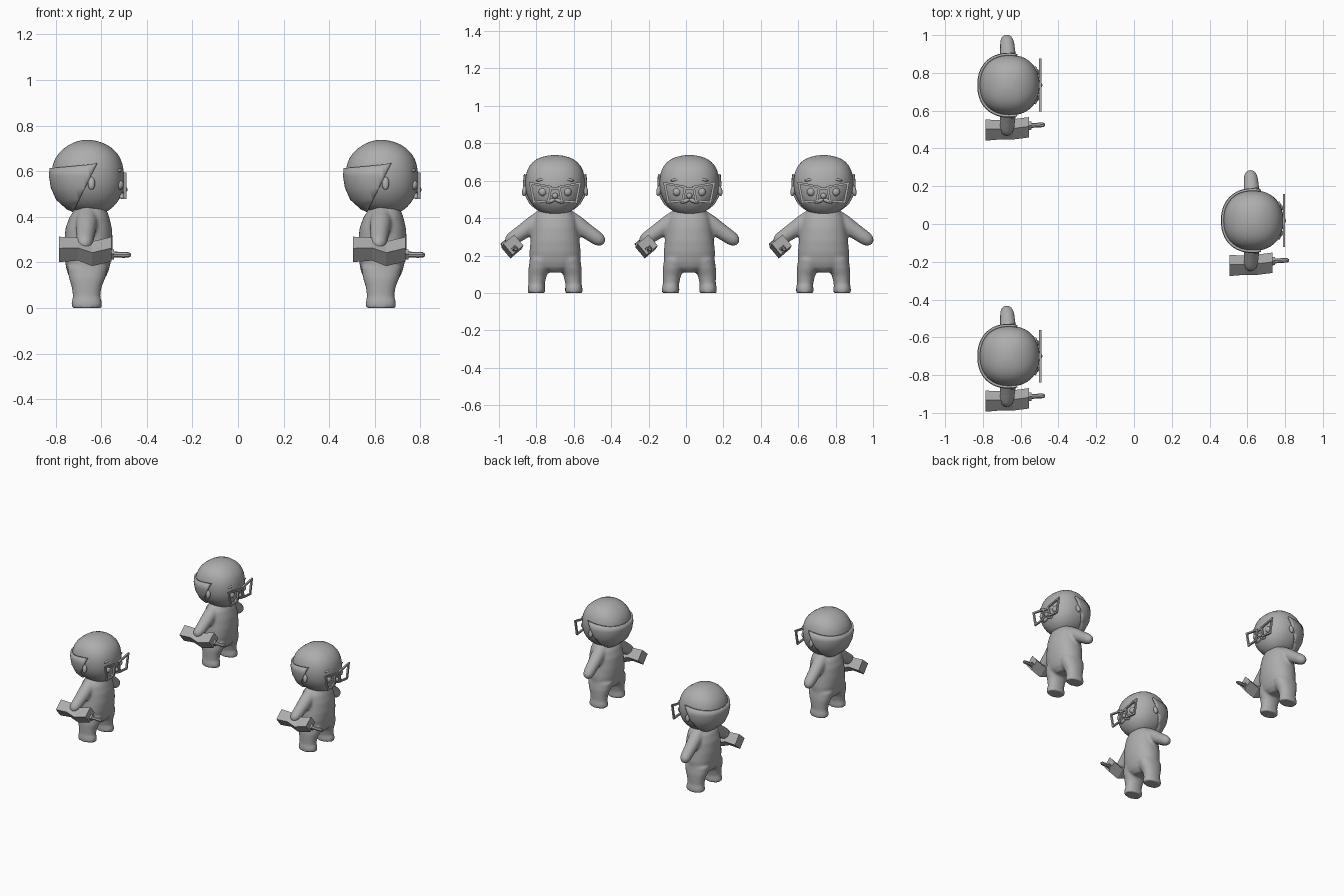
import bpy, bmesh, math
from mathutils import Vector, Matrix

if "Cube" in bpy.data.objects:
    bpy.data.objects.remove(bpy.data.objects["Cube"])

grey = bpy.data.materials.new("plain_grey")
grey.diffuse_color = (0.42, 0.42, 0.42, 1)
grey.use_nodes = True
grey.node_tree.nodes["Principled BSDF"].inputs["Base Color"].default_value = grey.diffuse_color
parts = []


def finish(name, bm, smooth=True):
    bmesh.ops.recalc_face_normals(bm, faces=bm.faces[:])
    mesh = bpy.data.meshes.new(name)
    bm.to_mesh(mesh)
    bm.free()
    for p in mesh.polygons:
        p.use_smooth = smooth
    mesh.materials.append(grey)
    ob = bpy.data.objects.new(name, mesh)
    bpy.context.collection.objects.link(ob)
    parts.append(ob)
    return ob


def loft(bm, sections, n=32, power=2.0):
    """Skin superellipse rings, each given as (centre, u, v)."""
    rings = []
    for c, u, v in sections:
        ring = []
        for i in range(n):
            a = 2 * math.pi * i / n
            ca, sa = math.cos(a), math.sin(a)
            k = (abs(ca) ** power + abs(sa) ** power) ** (-1 / power)
            ring.append(bm.verts.new(Vector(c) + Vector(u) * ca * k + Vector(v) * sa * k))
        rings.append(ring)
    for a, b in zip(rings, rings[1:]):
        for i in range(n):
            j = (i + 1) % n
            bm.faces.new((a[i], a[j], b[j], b[i]))
    bm.faces.new(rings[0])
    bm.faces.new(rings[-1])


def level(x0, x1, y, ry, z):
    """Horizontal ring reaching from x0 to x1."""
    return ((x0 + x1) / 2, y, z), ((x1 - x0) / 2, 0, 0), (0, ry, 0)


def blob(bm, loc, size, tilt=0, seg=16):
    m = Matrix.Translation(loc) @ Matrix.Rotation(tilt, 4, 'X') @ Matrix.Diagonal((*size, 1))
    bmesh.ops.create_uvsphere(bm, u_segments=seg, v_segments=seg // 2 + 2, radius=1, matrix=m)


# Body: torso, legs and arms fused into one soft skin
bm = bmesh.new()
loft(bm, [level(-.04, .06, 0, .04, .11), level(-.075, .085, 0, .11, .135),
          level(-.087, .098, 0, .135, .165), level(-.096, .111, 0, .137, .22),
          level(-.098, .116, 0, .131, .28), level(-.092, .112, 0, .122, .35),
          level(-.074, .10, 0, .112, .40), level(-.045, .085, 0, .085, .44)], power=2.2)
for s in (-1, 1):
    loft(bm, [level(-.063, .066, s * .10, .046, 0), level(-.066, .069, s * .10, .047, .015),
              level(-.063, .066, s * .10, .045, .035), level(-.059, .06, s * .098, .043, .05),
              level(-.064, .066, s * .094, .048, .09), level(-.076, .082, s * .085, .057, .13),
              level(-.085, .095, s * .07, .065, .18)], power=2.2)
    start, end = Vector((.005, s * .05, .412)), Vector((-.007, s * .232, .287))
    across = Vector((0, s * .57, .82))
    loft(bm, [(start.lerp(end, t), Vector((r, 0, 0)), across * r) for t, r in
              ((0, .046), (.35, .047), (.7, .041), (.95, .038),
               (1.06, .033), (1.13, .023), (1.17, .008))], n=24)
body = finish("body", bm)
rm = body.modifiers.new("fuse", 'REMESH')
rm.mode = 'VOXEL'
rm.voxel_size = .008
rm.use_smooth_shade = True
sm = body.modifiers.new("soften", 'SMOOTH')
sm.factor = .5
sm.iterations = 6

# Head
HEAD = [level(.01, .05, 0, .02, .412), level(-.03, .085, 0, .055, .419),
        level(-.08, .117, 0, .095, .44), level(-.125, .15, 0, .132, .48),
        level(-.147, .164, 0, .155, .53), level(-.155, .167, 0, .162, .58),
        level(-.15, .161, 0, .159, .63), level(-.127, .141, 0, .141, .68),
        level(-.075, .09, 0, .10, .72), level(-.03, .04, 0, .04, .735),
        level(-.01, .015, 0, .012, .737)]
bm = bmesh.new()
loft(bm, HEAD, n=36, power=2.25)
finish("head", bm).modifiers.new("round", 'SUBSURF').levels = 1

# Hair: band round the back of the skull, cut by a top and a front plane
bm = bmesh.new()
loft(bm, HEAD, n=72, power=2.25)
for co, no in (((-.155, 0, .612), (-.1, 0, 1)), ((-.05, 0, .44), (1, 0, -.5))):
    bmesh.ops.bisect_plane(bm, geom=bm.verts[:] + bm.edges[:] + bm.faces[:],
                           plane_co=co, plane_no=no, clear_outer=True)
hair = finish("hair", bm)
sol = hair.modifiers.new("thickness", 'SOLIDIFY')
sol.thickness = .012
sol.offset = 0.6

# Ears, eyes and nose
bm = bmesh.new()
for s in (-1, 1):
    blob(bm, (.022, s * .163, .547), (.016, .013, .029), s * .2)
finish("ears", bm)
bm = bmesh.new()
for s in (-1, 1):
    blob(bm, (.146, s * .066, .54), (.018, .022, .022))
finish("eyes", bm)
bm = bmesh.new()
blob(bm, (.165, 0, .519), (.015, .016, .015))
finish("nose", bm)

# Moustache and brows
bm = bmesh.new()
for s in (-1, 1):
    blob(bm, (.156, s * .022, .492), (.012, .028, .011), -s * .35)
finish("moustache", bm)
bm = bmesh.new()
for s in (-1, 1):
    blob(bm, (.142, s * .07, .606), (.012, .032, .008), -s * .2)
finish("eyebrows", bm)

# Spectacles: two angular rims and a bridge
bm = bmesh.new()
RIM = [(.14, .594), (.015, .571), (.03, .487), (.118, .479)]
cy, cz = sum(p[0] for p in RIM) / 4, sum(p[1] for p in RIM) / 4
for s in (-1, 1):
    loops = []
    for x in (.163, .175):
        for k in (1, .76):
            loops.append([bm.verts.new((x, s * (cy + (y - cy) * k), cz + (z - cz) * k))
                          for y, z in RIM])
    for a, b in ((0, 1), (1, 3), (3, 2), (2, 0)):
        for i in range(4):
            j = (i + 1) % 4
            bm.faces.new((loops[a][i], loops[a][j], loops[b][j], loops[b][i]))
bmesh.ops.create_cube(bm, size=1, matrix=Matrix.Translation((.169, 0, .558))
                      @ Matrix.Diagonal((.01, .04, .012, 1)))
finish("spectacles", bm, False)

# Hand tool: kinked square block with a stepped rod at the front


def square(x, y, z, r):
    t = math.radians(-5)
    return ((x, y, z), (0, r * math.cos(t), r * math.sin(t)),
            (0, -r * math.sin(t), r * math.cos(t)))


bm = bmesh.new()
loft(bm, [square(-.12, -.238, .257, .056), square(-.037, -.236, .259, .051),
          square(.025, -.234, .238, .054), square(.109, -.223, .258, .054)], n=4)
finish("tool_block", bm, False)
bm = bmesh.new()
loft(bm, [square(.09, -.216, .235, .022), square(.122, -.214, .235, .022)], n=4)
loft(bm, [square(.11, -.214, .235, .014), square(.145, -.212, .234, .012),
          square(.16, -.211, .233, .013), square(.185, -.21, .233, .012),
          square(.195, -.21, .233, .006)], n=8)
finish("tool_rod", bm, False)

# Three identical figures
spots = [(-.665, -.70), (.625, .018), (-.665, .735)]
for ob in list(parts):
    base = ob.name
    for i, (x, y) in enumerate(spots):
        o = ob if i == 0 else ob.copy()
        if i:
            bpy.context.collection.objects.link(o)
        o.name = f"{base}_{i + 1}"
        o.location = (x, y, 0)
